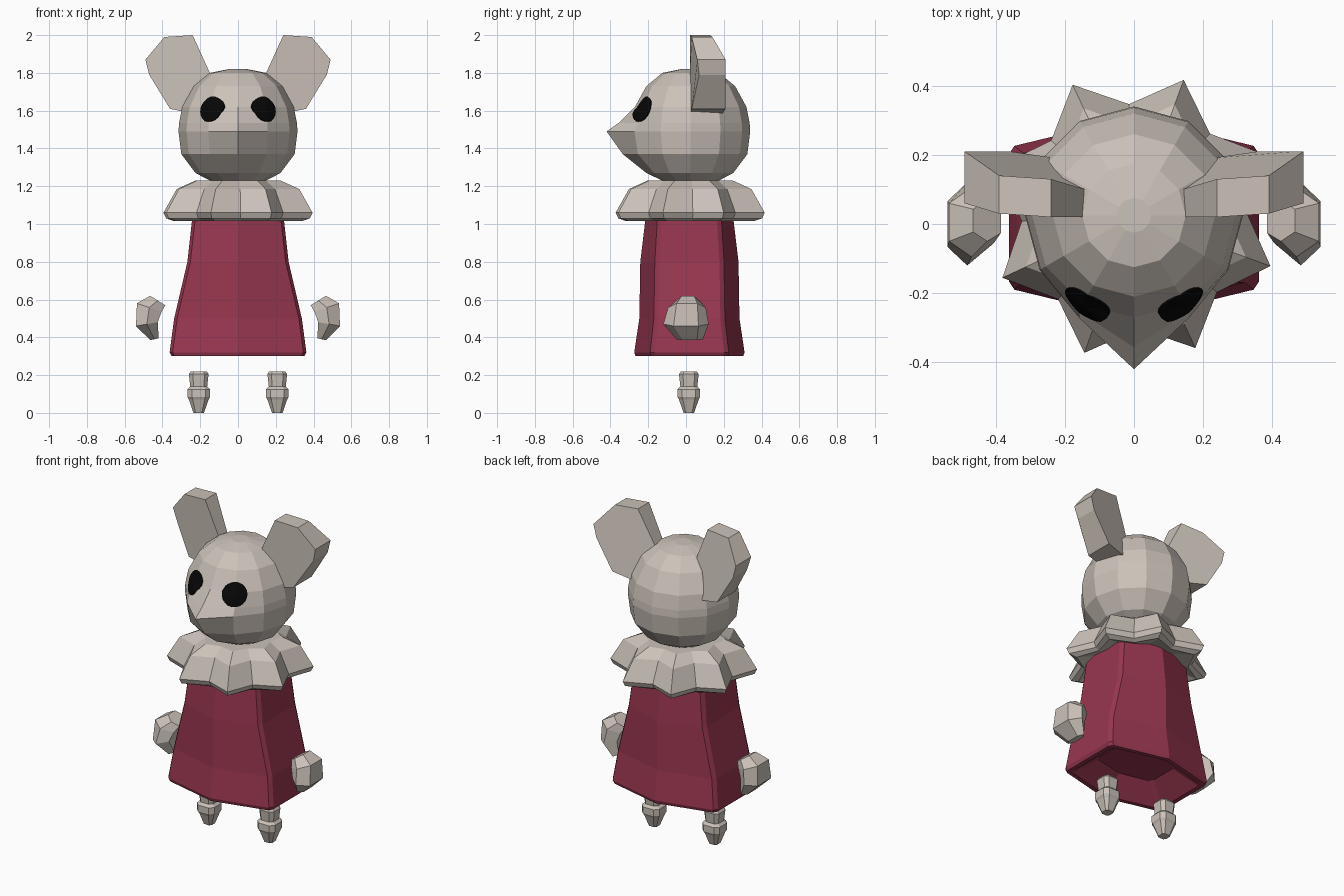
import bpy, bmesh
from math import sin, cos, pi, radians
from mathutils import Vector
from mathutils.bvhtree import BVHTree

cube = bpy.data.objects.get("Cube")
if cube:
    bpy.data.objects.remove(cube, do_unlink=True)


def material(name, color):
    m = bpy.data.materials.new(name)
    m.use_nodes = True
    m.diffuse_color = color
    bsdf = m.node_tree.nodes["Principled BSDF"]
    bsdf.inputs["Base Color"].default_value = color
    bsdf.inputs["Roughness"].default_value = 0.9
    return m


FUR = material("pale fur", (0.60, 0.54, 0.485, 1))
CLOTH = material("wine cloth", (0.31, 0.037, 0.078, 1))
BLACK = material("eye black", (0.002, 0.002, 0.002, 1))


def loft(name, sections, mat, caps=True):
    """Bridge equal-length point rings into a closed flat-shaded skin."""
    bm = bmesh.new()
    rings = [[bm.verts.new(p) for p in s] for s in sections]
    n = len(rings[0])
    for a, b in zip(rings, rings[1:]):
        for i in range(n):
            j = (i + 1) % n
            bm.faces.new((a[i], a[j], b[j], b[i]))
    if caps:
        bm.faces.new(rings[0])
        bm.faces.new(rings[-1])
    bmesh.ops.recalc_face_normals(bm, faces=bm.faces)
    mesh = bpy.data.meshes.new(name)
    bm.to_mesh(mesh)
    bm.free()
    mesh.materials.append(mat)
    ob = bpy.data.objects.new(name, mesh)
    bpy.context.collection.objects.link(ob)
    return ob


def pair(name, make_sections, mat):
    """Build a part on the left (+x) and mirrored on the right."""
    for side, s in (("left", 1), ("right", -1)):
        sections = [[(s * x, y, z) for x, y, z in ring] for ring in make_sections()]
        loft(f"{side}_{name}", sections, mat)


# Head: twelve-sided ball whose front columns are drawn out into a snout
HEAD_Y = 0.025
head_rings = [  # z, radius, push of front column, push of neighbouring columns
    (1.82, 0.05, 0, 0), (1.80, 0.15, 0, 0), (1.73, 0.235, 0, 0),
    (1.62, 0.295, 0, 0), (1.535, 0.312, 0.07, 0.01), (1.49, 0.315, 0.13, 0.025),
    (1.37, 0.30, 0.06, 0.02), (1.27, 0.225, 0.01, 0), (1.22, 0.13, 0, 0)]


def head_ring(z, r, front, near):
    pushes = {0: front, 1: near, 11: near}
    return [(r * sin(k * pi / 6), HEAD_Y - r * cos(k * pi / 6) - pushes.get(k, 0), z)
            for k in range(12)]


head = loft("head", [head_ring(*r) for r in head_rings], FUR)

# Eyes: thin discs laid on the head surface
tree = BVHTree.FromPolygons([v.co for v in head.data.vertices],
                            [p.vertices[:] for p in head.data.polygons])


def eye_sections():
    n = Vector((0.62, -0.62, 0.48)).normalized()
    u = n.cross(Vector((0, 0, 1))).normalized()
    v = u.cross(n)
    center = Vector((0.143, -0.235, 1.61))
    sections = []
    for r, lift in ((0.071, 0.0), (0.071, 0.006), (0.05, 0.006), (0.03, 0.006), (0.01, 0.006)):
        ring = []
        for k in range(20):
            a = k * pi / 10
            p = center + u * r * cos(a) + v * r * sin(a)
            hit = tree.ray_cast(p + n * 0.3, -n)[0] or p
            ring.append(hit + n * lift)
        sections.append(ring)
    return sections


pair("eye", eye_sections, BLACK)

# Ears: thick angular slabs swept back at the outer edge
ear_outline = [  # x, z, front y, back y
    (0.24, 2.0, 0.02, 0.13), (0.39, 1.99, 0.03, 0.14), (0.49, 1.87, 0.06, 0.21),
    (0.47, 1.79, 0.07, 0.21), (0.36, 1.61, 0.03, 0.21), (0.22, 1.58, 0.02, 0.19),
    (0.14, 1.78, 0.02, 0.10)]
pair("ear", lambda: [[(x, f, z) for x, z, f, b in ear_outline],
                     [(x, b, z) for x, z, f, b in ear_outline]], FUR)

# Ruffled collar: eight drooping points with a thin rim
collar_rings = [  # z, radius at points, radius at valleys
    (1.23, 0.14, 0.14), (1.23, 0.24, 0.20), (1.185, 0.345, 0.265),
    (1.06, 0.42, 0.325), (1.03, 0.405, 0.31), (1.015, 0.36, 0.29), (1.06, 0.20, 0.18)]


def collar_ring(z, tip, valley):
    ring = []
    for k in range(16):
        a = radians(70 + 22.5 * k)
        r = valley if k % 2 else tip
        ring.append((r * cos(a), 0.022 + r * sin(a), z))
    return ring


loft("collar", [collar_ring(*r) for r in collar_rings], FUR)

# Dress: six-sided bell with chamfered side corners and a recessed underside
dress_rings = [  # z, half width, half depth of side panel, half depth of apex
    (1.18, 0.20, 0.14, 0.20), (1.05, 0.24, 0.16, 0.23), (0.80, 0.268, 0.175, 0.26),
    (0.50, 0.338, 0.18, 0.265), (0.32, 0.362, 0.20, 0.292), (0.30, 0.352, 0.195, 0.285),
    (0.30, 0.325, 0.175, 0.26), (0.40, 0.20, 0.10, 0.15)]


def dress_ring(z, w, s, d):
    c = 0.016
    half = [(0, -d), (w - c, -s - c / 2), (w, -s + c), (w, s - c), (w - c, s + c / 2), (0, d)]
    full = half + [(-x, y) for x, y in half[-2:0:-1]]
    return [(x, 0.018 + y, z) for x, y in full]


loft("dress", [dress_ring(*r) for r in dress_rings], CLOTH)

# Hands: curled mittens floating beside the dress
hand_cuts = [  # outer x, outer z, inner x, inner z, half depth, y centre
    (0.465, 0.62, 0.385, 0.57, 0.06, 0.01), (0.535, 0.58, 0.405, 0.535, 0.10, 0.005),
    (0.54, 0.46, 0.425, 0.48, 0.12, 0.0), (0.465, 0.385, 0.42, 0.395, 0.07, 0.02)]


def hand_ring(ox, oz, ix, iz, d, cy):
    profile = [(0, -0.55), (0, 0.55), (0.5, 1), (1, 0.6), (1, -0.6), (0.5, -1)]
    return [(ox + (ix - ox) * t, cy + d * e, oz + (iz - oz) * t) for t, e in profile]


pair("hand", lambda: [hand_ring(*c) for c in hand_cuts], FUR)

# Feet: stubby tapered pegs with a wider band
foot_rings = [(0.22, 0.042), (0.205, 0.052), (0.14, 0.045), (0.125, 0.06),
              (0.085, 0.06), (0.07, 0.052), (0, 0.028)]


def foot_ring(z, r):
    c = r * 0.6
    pts = [(r, -c), (r, c), (c, r), (-c, r), (-r, c), (-r, -c), (-c, -r), (c, -r)]
    return [(0.208 + x, 0.015 + y, z) for x, y in pts]


pair("foot", lambda: [foot_ring(*r) for r in foot_rings], FUR)
